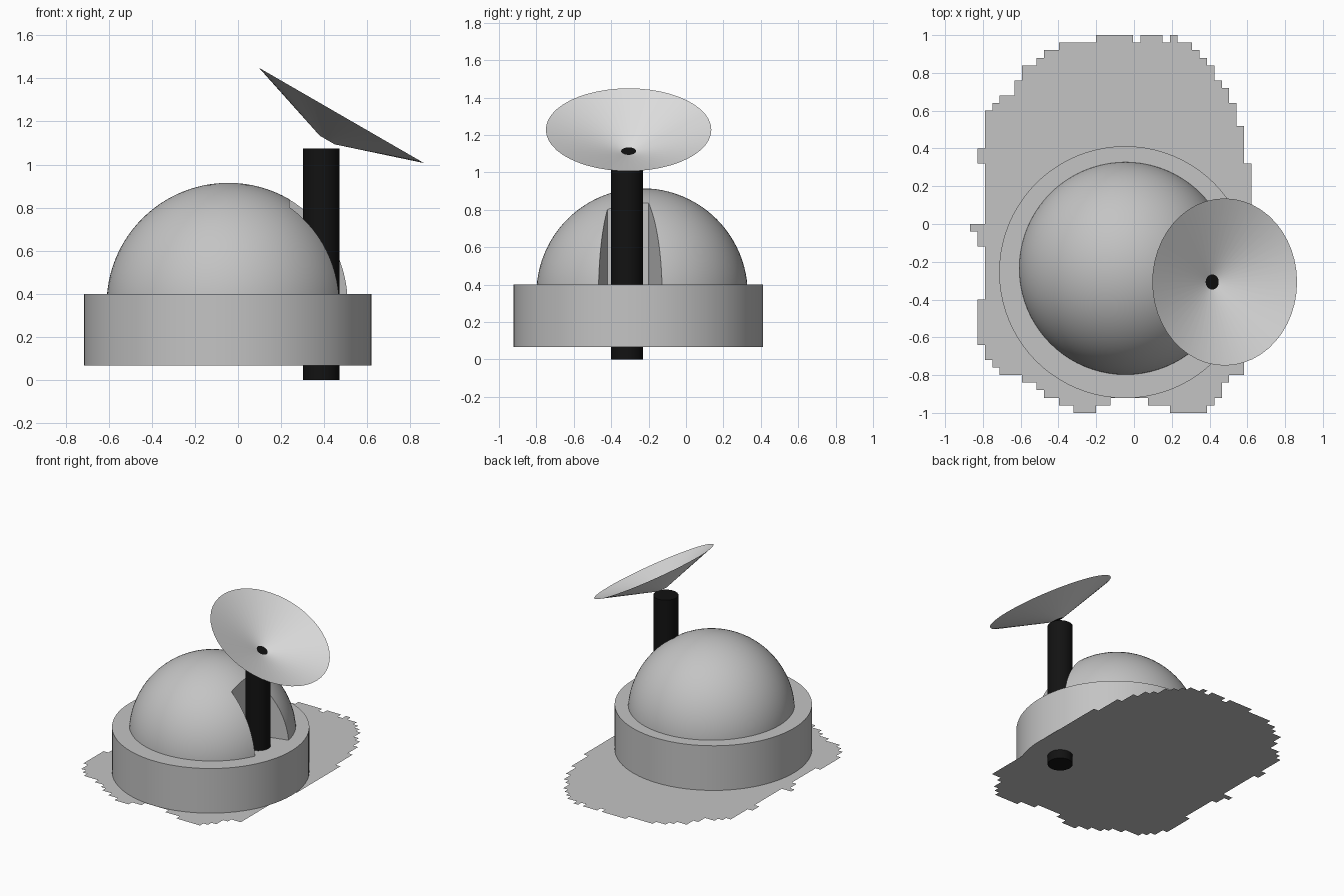
import bpy, bmesh, math
from mathutils import Matrix, Vector

if "Cube" in bpy.data.objects:
    bpy.data.objects.remove(bpy.data.objects["Cube"])


def material(name, value):
    m = bpy.data.materials.new(name)
    m.diffuse_color = (value, value, value, 1)
    m.use_nodes = True
    m.node_tree.nodes["Principled BSDF"].inputs["Base Color"].default_value = m.diffuse_color
    return m


GREY = material("stone_grey", 0.55)
PALE = material("pale_grey", 0.75)
BLACK = material("black", 0.006)


def finish(name, bm, mat, smooth=True):
    mesh = bpy.data.meshes.new(name)
    bm.to_mesh(mesh)
    bm.free()
    ob = bpy.data.objects.new(name, mesh)
    bpy.context.collection.objects.link(ob)
    mesh.materials.append(mat)
    if smooth:
        shade(ob)
    return ob


def shade(ob):
    bpy.ops.object.select_all(action='DESELECT')
    ob.select_set(True)
    bpy.context.view_layer.objects.active = ob
    bpy.ops.object.shade_smooth_by_angle(angle=math.radians(35))


def cylinder(name, x, y, z0, z1, radius, sides, mat):
    bm = bmesh.new()
    bmesh.ops.create_cone(bm, cap_ends=True, segments=sides, radius1=radius, radius2=radius,
                          depth=z1 - z0, matrix=Matrix.Translation((x, y, (z0 + z1) / 2)))
    return finish(name, bm, mat)


# Ground sheet: stepped outline on a small grid, listed as alternating column / row moves
steps = [22, 1, 23, 0, 26, 1, 27, 0, 28, 1, 30, 2, 31, 3, 32, 4, 33, 6, 34, 7, 35, 9, 36, 12,
         37, 17, 38, 30, 37, 45, 35, 46, 34, 48, 33, 49, 32, 50, 27, 49, 24, 48, 19, 49,
         17, 50, 14, 49, 12, 48, 10, 47, 9, 46, 7, 45, 4, 44, 3, 43, 2, 41, 1, 35, 2, 28,
         1, 26, 0, 25, 2, 17, 1, 15, 2, 10, 3, 9, 4, 8, 6, 6, 7, 4, 9, 3, 10, 2, 12, 1, 17, 0]
bm = bmesh.new()
cell = [17, 0]
verts = []
for i, value in enumerate(steps):
    cell[i % 2] = value
    verts.append(bm.verts.new((-0.868 + cell[0] * 0.0392, 1 - cell[1] * 0.04, 0.065)))
sheet = bm.faces.new(verts)
sheet.normal_update()
if sheet.normal.z < 0:
    sheet.normal_flip()
bmesh.ops.triangulate(bm, faces=[sheet])
finish("ground_sheet", bm, GREY, smooth=False)

# Round base wall
cylinder("base_drum", -0.047, -0.255, 0.067, 0.40, 0.667, 80, GREY)

# Dome, trimmed just below the top of the base
bm = bmesh.new()
bmesh.ops.create_uvsphere(bm, u_segments=80, v_segments=48, radius=0.565,
                          matrix=Matrix.Translation((-0.045, -0.235, 0.35)))
cut = bmesh.ops.bisect_plane(bm, geom=bm.verts[:] + bm.edges[:] + bm.faces[:],
                             plane_co=(0, 0, 0.375), plane_no=(0, 0, 1), clear_inner=True)
bmesh.ops.holes_fill(bm, edges=[e for e in bm.edges if e.is_boundary], sides=0)
bmesh.ops.recalc_face_normals(bm, faces=bm.faces[:])
dome = finish("dome", bm, GREY, smooth=False)

# Tapered slot cut into the dome for the mast
bm = bmesh.new()
plan = [(0.24, -0.42), (0.65, -0.505), (0.65, -0.09), (0.24, -0.20)]
face = bm.faces.new([bm.verts.new((x, y, 0.2)) for x, y in plan])
out = bmesh.ops.extrude_face_region(bm, geom=[face])
bmesh.ops.translate(bm, vec=(0, 0, 1),
                    verts=[v for v in out["geom"] if isinstance(v, bmesh.types.BMVert)])
bmesh.ops.recalc_face_normals(bm, faces=bm.faces[:])
cutter = finish("slot_cutter", bm, GREY, smooth=False)
cutter.hide_render = True
mod = dome.modifiers.new("slot", 'BOOLEAN')
mod.operation = 'DIFFERENCE'
mod.solver = 'EXACT'
mod.object = cutter
bpy.context.view_layer.objects.active = dome
bpy.ops.object.modifier_apply(modifier="slot")
bpy.data.objects.remove(cutter)
shade(dome)

# Mast
cylinder("mast", 0.387, -0.315, 0.0, 1.075, 0.085, 32, BLACK)

# Dish: shallow open cone tipped to the right, with a black disc at its centre
tilt = Matrix.Translation((0.48, -0.307, 1.228)) @ Matrix.Rotation(math.radians(30), 4, 'Y')
bm = bmesh.new()
bmesh.ops.create_cone(bm, cap_ends=False, segments=48, radius1=0.04, radius2=0.4425, depth=0.132,
                      matrix=tilt @ Matrix.Translation((0, 0, -0.066)))
bmesh.ops.reverse_faces(bm, faces=bm.faces[:])  # faces look up into the bowl
finish("dish", bm, PALE)
bm = bmesh.new()
bmesh.ops.create_circle(bm, cap_ends=True, segments=48, radius=0.04,
                        matrix=tilt @ Matrix.Translation((0, 0, -0.132)))
finish("dish_centre", bm, BLACK, smooth=False)
